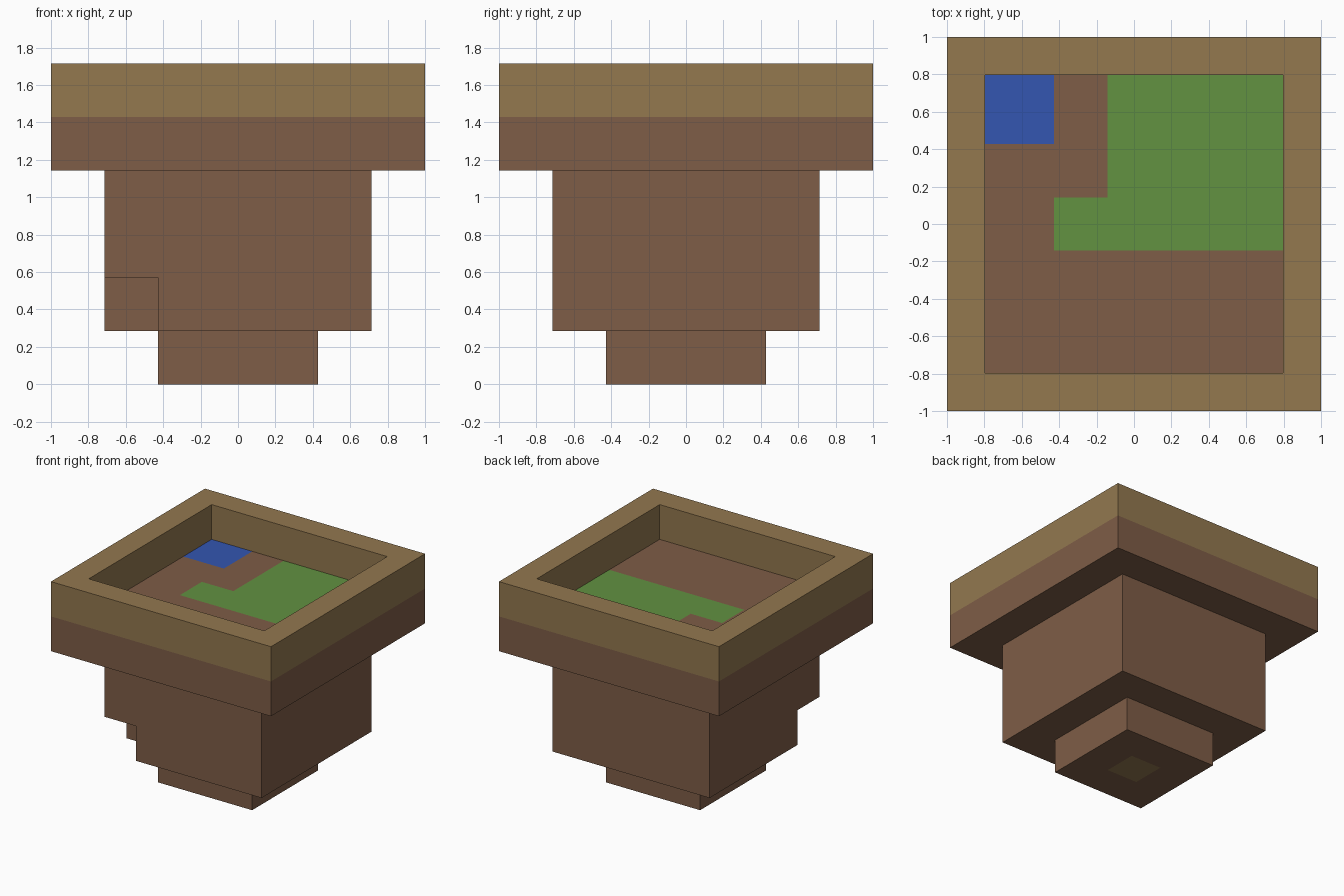
import bpy
import bmesh
from mathutils import Vector

U = 2 / 7  # size of one block; parts below are measured in blocks

if "Cube" in bpy.data.objects:
    bpy.data.objects.remove(bpy.data.objects["Cube"])


def material(name, rgb):
    colour = [(c / 255 / 12.92) if c < 11 else ((c / 255 + 0.055) / 1.055) ** 2.4 for c in rgb] + [1]
    mat = bpy.data.materials.new(name)
    mat.use_nodes = True
    mat.diffuse_color = colour
    mat.node_tree.nodes["Principled BSDF"].inputs["Base Color"].default_value = colour
    return mat


BROWN, TAN, GREEN, BLUE = range(4)
MATERIALS = [
    material("brown", (126, 93, 71)),
    material("tan", (147, 120, 79)),
    material("green", (98, 146, 65)),
    material("blue", (51, 86, 177)),
]


def box(low, high):
    """Return a bmesh box spanning two corners, in blocks."""
    low, high = Vector(low), Vector(high)
    bm = bmesh.new()
    bmesh.ops.create_cube(bm, size=1)
    bmesh.ops.scale(bm, vec=high - low, verts=bm.verts)
    bmesh.ops.translate(bm, vec=(low + high) / 2, verts=bm.verts)
    return bm


def slice_faces(bm, faces, point, normal):
    """Cut a set of faces along a plane."""
    geom = set(faces) | {e for f in faces for e in f.edges} | {v for f in faces for v in f.verts}
    bmesh.ops.bisect_plane(bm, geom=list(geom), dist=1e-4, plane_co=point, plane_no=normal)


def level_faces(bm, z):
    return [f for f in bm.faces if all(abs(v.co.z - z) < 1e-3 for v in f.verts)]


def finish(name, bm):
    bmesh.ops.scale(bm, vec=(U, U, U), verts=bm.verts)
    bmesh.ops.recalc_face_normals(bm, faces=bm.faces)
    mesh = bpy.data.meshes.new(name)
    bm.to_mesh(mesh)
    bm.free()
    for mat in MATERIALS:
        mesh.materials.append(mat)
    obj = bpy.data.objects.new(name, mesh)
    bpy.context.collection.objects.link(obj)
    return obj


# Foot, with a tan square in the middle of its underside
foot = box((-1.5, -1.5, 0), (1.5, 1.5, 1))
for edge in (-0.5, 0.5):
    slice_faces(foot, level_faces(foot, 0), (edge, 0, 0), (1, 0, 0))
    slice_faces(foot, level_faces(foot, 0), (0, edge, 0), (0, 1, 0))
for f in level_faces(foot, 0):
    c = f.calc_center_median()
    if max(abs(c.x), abs(c.y)) < 0.5:
        f.material_index = TAN
finish("foot", foot)

# Bowl, with one block missing from a lower front corner
bowl = finish("bowl", box((-2.5, -2.5, 1), (2.5, 2.5, 4)))
cutter = finish("notch_cutter", box((-3, -3, 0.5), (-1.5, -1.5, 2)))
cutter.hide_render = True
notch = bowl.modifiers.new("notch", "BOOLEAN")
notch.operation = "DIFFERENCE"
notch.solver = "EXACT"
notch.object = cutter
bpy.context.view_layer.objects.active = bowl
bpy.ops.object.modifier_apply(modifier=notch.name)
bpy.data.objects.remove(cutter)

# Tray: brown band below, tan rim above, sunken floor
tray = box((-3.5, -3.5, 4), (3.5, 3.5, 6))
slice_faces(tray, tray.faces[:], (0, 0, 5), (0, 0, 1))
top = level_faces(tray, 6)
bmesh.ops.inset_region(tray, faces=top, thickness=1)
floor = bmesh.ops.extrude_face_region(tray, geom=top)
bmesh.ops.delete(tray, geom=top, context="FACES_ONLY")
floor_verts = [g for g in floor["geom"] if isinstance(g, bmesh.types.BMVert)]
bmesh.ops.translate(tray, vec=(0, 0, -1), verts=floor_verts)

# Floor cut along the borders of the grass and water
for edge in (-1.5, -0.5):
    slice_faces(tray, level_faces(tray, 5), (edge, 0, 0), (1, 0, 0))
for edge in (-0.5, 0.5, 1.5):
    slice_faces(tray, level_faces(tray, 5), (0, edge, 0), (0, 1, 0))
for f in tray.faces:
    c = f.calc_center_median()
    if c.z > 5.01:
        f.material_index = TAN
for f in level_faces(tray, 5):
    c = f.calc_center_median()
    if c.x < -1.5 and c.y > 1.5:
        f.material_index = BLUE
    elif (c.x > -0.5 and c.y > -0.5) or (c.x > -1.5 and abs(c.y) < 0.5):
        f.material_index = GREEN
finish("tray", tray)
